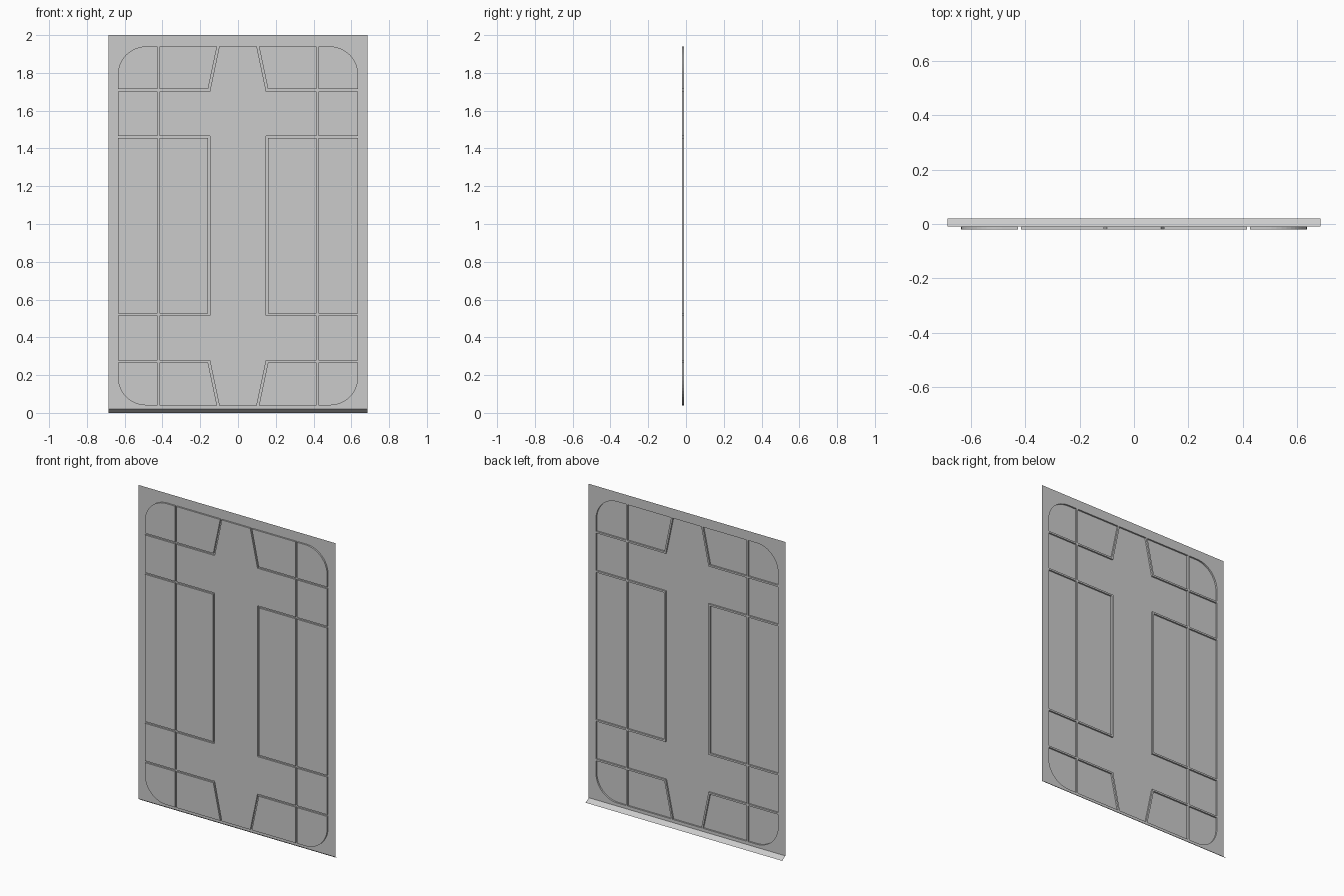
import bpy, bmesh, math
from mathutils import Vector
from mathutils.geometry import delaunay_2d_cdt

if "Cube" in bpy.data.objects:
    bpy.data.objects.remove(bpy.data.objects["Cube"])

HALF_W, TOP, BOTTOM = 0.686, 2.0, 0.02      # flat sheet outline
RX, RZ0, RZ1, RAD = 0.636, 0.04, 1.94, 0.15  # raised rounded field
Y_LOW, Y_HIGH = -0.01, -0.02                # sheet level, raised level
GW = 0.011                                  # groove width


def make_object(name, bm):
    mesh = bpy.data.meshes.new(name)
    bm.to_mesh(mesh)
    bm.free()
    ob = bpy.data.objects.new(name, mesh)
    bpy.context.collection.objects.link(ob)
    return ob


def rounded_rect(steps=12):
    pts = []
    corners = [(RX - RAD, RZ1 - RAD, 0), (-RX + RAD, RZ1 - RAD, 90),
               (-RX + RAD, RZ0 + RAD, 180), (RX - RAD, RZ0 + RAD, 270)]
    for cx, cz, a0 in corners:
        for i in range(steps + 1):
            a = math.radians(a0 + 90 * i / steps)
            pts.append(Vector((cx + RAD * math.cos(a), cz + RAD * math.sin(a))))
    return pts


def stroke(a, b):
    """Rectangle of groove width around a segment."""
    a, b = Vector(a), Vector(b)
    d = (b - a).normalized() * GW / 2
    n = Vector((-d.y, d.x))
    return [a - d - n, b + d - n, b + d + n, a - d + n]


def inside(p, poly):
    """Convex counter-clockwise test."""
    return all((poly[i] - poly[i - 1]).cross(p - poly[i - 1]) > 0 for i in range(len(poly)))


# Groove centre lines on the right half, mirrored to the left
half = [((0.421, RZ0), (0.421, RZ1)), ((0.154, 0.52), (0.154, 1.46))]
half += [((0.154, z), (RX, z)) for z in (0.272, 0.52, 1.46, 1.708)]
half += [((0.154, 0.272), (0.105, RZ0)), ((0.154, 1.708), (0.105, RZ1))]
grooves = []
for a, b in half:
    grooves.append(stroke(a, b))
    grooves.append(stroke((-a[0], a[1]), (-b[0], b[1])))

field = rounded_rect()
outline = [Vector(p) for p in ((-HALF_W, BOTTOM), (HALF_W, BOTTOM), (HALF_W, TOP), (-HALF_W, TOP))]

# Divide the flat sheet along every outline
verts, edges = [], []
for loop in [outline, field] + grooves:
    s, n = len(verts), len(loop)
    verts += loop
    edges += [(s + i, s + (i + 1) % n) for i in range(n)]
pts, _, tris, *_ = delaunay_2d_cdt(verts, edges, [], 0, 1e-5)

# Pressed sheet: raised field, grooves back at sheet level, walls between
bm = bmesh.new()
cache = {}


def vert(i, y):
    if (i, y) not in cache:
        cache[i, y] = bm.verts.new((pts[i].x, y, pts[i].y))
    return cache[i, y]


level = {}
for t in tris:
    c = sum((pts[i] for i in t), Vector((0, 0))) / 3
    high = inside(c, field) and not any(inside(c, g) for g in grooves)
    bm.faces.new([vert(i, Y_HIGH if high else Y_LOW) for i in t])
    for k in range(3):
        level[t[k - 1], t[k]] = high
for (a, b), high in level.items():
    if high and level.get((b, a)) is False:
        bm.faces.new([vert(b, Y_HIGH), vert(a, Y_HIGH), vert(a, Y_LOW), vert(b, Y_LOW)])
make_object("pressed_panel", bm)

# Lip bent backwards along the bottom edge
bm = bmesh.new()
profile = [(Y_LOW, BOTTOM), (0.005, 0.01), (0.021, 0.0)]
rows = [[bm.verts.new((x, y, z)) for x in (-HALF_W, HALF_W)] for y, z in profile]
for r0, r1 in zip(rows, rows[1:]):
    bm.faces.new([r1[0], r1[1], r0[1], r0[0]])
make_object("bottom_lip", bm)
